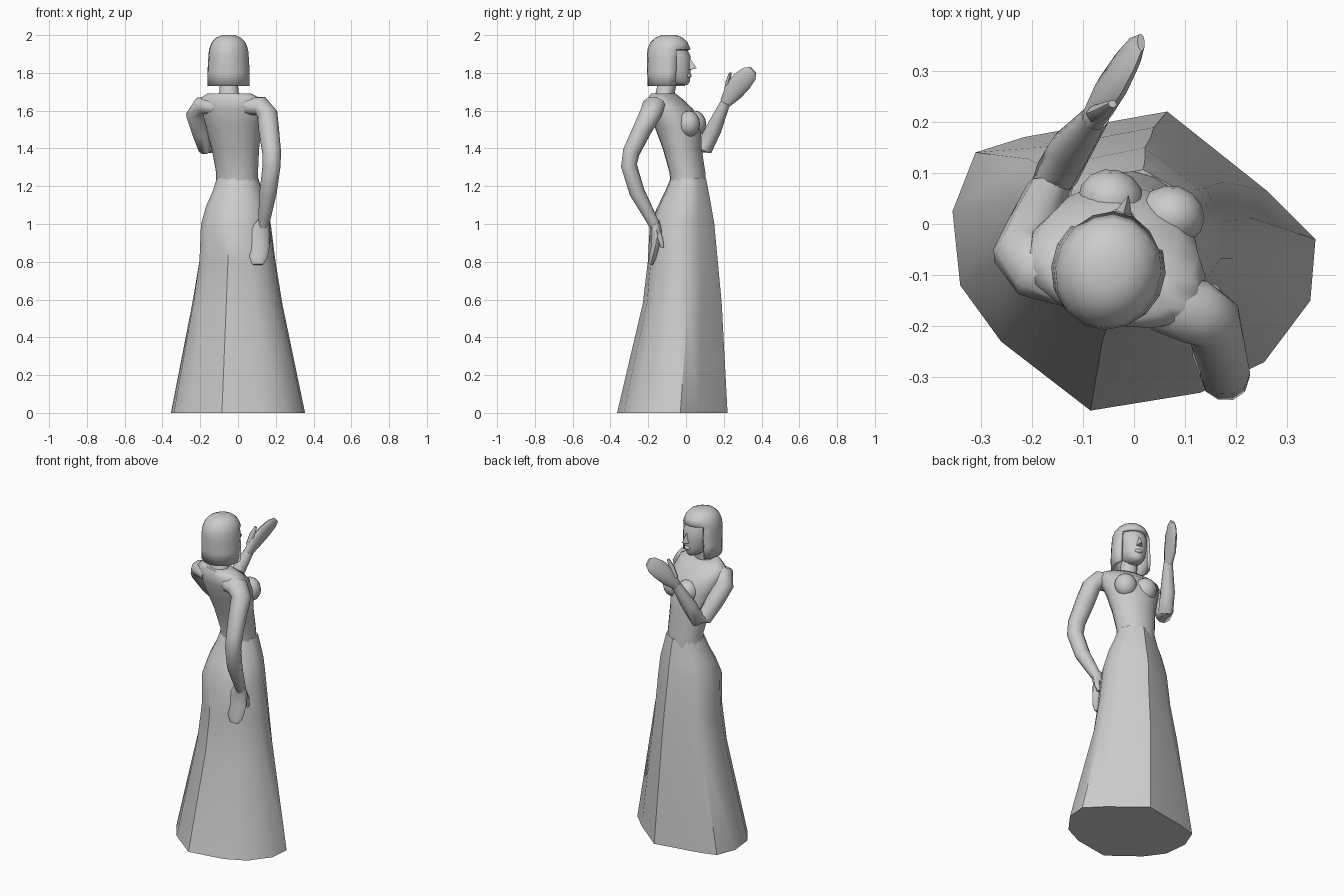
import bpy, bmesh, math
from mathutils import Vector, Matrix

grey = bpy.data.materials.new("soft grey")
grey.diffuse_color = (0.6, 0.6, 0.6, 1)
TURN = Matrix.Rotation(math.radians(-15), 3, 'Z')   # the upper body faces +y, turned a little to +x


def finish(name, bm, angle=40):
    bmesh.ops.recalc_face_normals(bm, faces=bm.faces[:])
    mesh = bpy.data.meshes.new(name)
    bm.to_mesh(mesh)
    bm.free()
    mesh.materials.append(grey)
    mesh.shade_smooth()
    mesh.set_sharp_from_angle(angle=math.radians(angle))
    ob = bpy.data.objects.new(name, mesh)
    bpy.context.collection.objects.link(ob)
    return ob


def loft(name, rings, caps=(True, True), skip=None, angle=40):
    """Skin closed rings of points; skip(ring, side) leaves a face open."""
    bm = bmesh.new()
    vs = [[bm.verts.new(p) for p in r] for r in rings]
    n = len(vs[0])
    for k in range(len(vs) - 1):
        for i in range(n):
            if skip and skip(k, i):
                continue
            j = (i + 1) % n
            bm.faces.new((vs[k][i], vs[k][j], vs[k + 1][j], vs[k + 1][i]))
    if caps[0]:
        bm.faces.new(vs[0])
    if caps[1]:
        bm.faces.new(vs[-1])
    return finish(name, bm, angle)


def oval(cx, cy, z, a, b, n=16):
    """Horizontal oval turned with the upper body."""
    pts = []
    for i in range(n):
        t = 2 * math.pi * (i + 0.5) / n
        pts.append(Vector((cx, cy, z)) + TURN @ Vector((a * math.cos(t), b * math.sin(t), 0)))
    return pts


def limb(name, path, wide, n=10):
    """Tube through (x, y, z, half width, half thickness); wide = width axis."""
    P = [Vector(p[:3]) for p in path]
    rings = []
    for k, p in enumerate(path):
        d = (P[min(k + 1, len(P) - 1)] - P[max(k - 1, 0)]).normalized()
        u = Vector(wide)
        u = (u - d * u.dot(d)).normalized()
        v = d.cross(u)
        rings.append([P[k] + u * p[3] * math.cos(2 * math.pi * i / n)
                      + v * p[4] * math.sin(2 * math.pi * i / n) for i in range(n)])
    return loft(name, rings, angle=60)


def ball(name, centre, size):
    bm = bmesh.new()
    bmesh.ops.create_uvsphere(bm, u_segments=14, v_segments=8, radius=1)
    for v in bm.verts:
        v.co = Vector(centre) + TURN @ Vector([a * b for a, b in zip(v.co, size)])
    return finish(name, bm, 60)


# Skirt: irregular hem that rounds off toward the waist
hem = [(-.355, .025), (-.31, .14), (-.215, .17), (.065, .22), (.26, .065), (.355, -.03),
       (.345, -.15), (.255, -.27), (.13, -.33), (-.085, -.365), (-.26, -.23), (-.34, -.12)]
unit = [Vector((x / .355, (y + .0725) / .2925)) for x, y in hem]
skirt = []
for z, x0, x1, y0, y1, mix in [(0, -.355, .355, -.365, .22, 0), (.58, -.245, .235, -.23, .19, .25),
                               (.8, -.21, .2, -.205, .17, .5), (1.0, -.2, .175, -.195, .152, .75),
                               (1.1, -.17, .155, -.15, .135, .9), (1.17, -.137, .13, -.115, .122, 1),
                               (1.24, -.115, .11, -.085, .108, 1)]:
    ring = []
    for p in unit:
        q = p.lerp(p.normalized(), mix)
        ring.append(Vector(((x0 + x1) / 2 + q.x * (x1 - x0) / 2,
                            (y0 + y1) / 2 + q.y * (y1 - y0) / 2, z)))
    skirt.append(ring)
loft("skirt", skirt)

# Bodice, from the waist up to the shoulders
loft("bodice", [oval(*r) for r in [(-.004, .011, 1.2, .112, .093), (-.005, .008, 1.27, .112, .094),
                                   (-.014, -.02, 1.4, .127, .102), (-.024, -.045, 1.52, .152, .122),
                                   (-.034, -.08, 1.61, .178, .113), (-.04, -.11, 1.66, .175, .085),
                                   (-.046, -.12, 1.69, .12, .06)]], angle=60)
ball("bust_left", (-.045, .047, 1.53), (.065, .06, .07))
ball("bust_right", (.073, .015, 1.53), (.065, .06, .07))

# Neck
loft("neck", [oval(*r, 12) for r in [(-.047, -.12, 1.66, .075, .055), (-.048, -.108, 1.7, .05, .05),
                                     (-.048, -.095, 1.78, .047, .05)]], angle=60)

# Head, with chin, nose and lips
HX, HY = -.05, -.09


def at(side, fwd, z):
    return Vector((HX, HY, z)) + TURN @ Vector((side, fwd, 0))


loft("face", [oval(*at(0, f, z)[:2], z, a, b) for f, z, a, b in
              [(.06, 1.735, .025, .04), (.045, 1.755, .05, .068), (.03, 1.79, .07, .085),
               (.02, 1.84, .08, .098), (.015, 1.89, .085, .1), (0, 1.94, .08, .09)]], angle=60)
bm = bmesh.new()
nose = [bm.verts.new(at(*p)) for p in [(0, .11, 1.885), (-.02, .108, 1.815), (.02, .108, 1.815), (0, .152, 1.825)]]
for f in [(0, 1, 3), (0, 3, 2), (1, 2, 3), (0, 2, 1)]:
    bm.faces.new([nose[i] for i in f])
finish("nose", bm)
ball("lips", at(0, .108, 1.785), (.024, .016, .012))

# Bobbed hair with an opening in front for the face
N = 16
hair_rows = [(0, 1.73, .112, .113), (0, 1.8, .112, .116), (0, 1.88, .107, .118),
             (0, 1.925, .103, .115), (0, 1.96, .09, .1), (0, 1.985, .068, .075), (0, 2.0, .035, .04)]
hair = loft("hair", [oval(*at(0, f, z)[:2], z, a, b, N) for f, z, a, b in hair_rows],
            caps=(False, True), skip=lambda k, i: k < 3 and 1 <= i <= 5, angle=60)
shell = hair.modifiers.new("thickness", 'SOLIDIFY')
shell.thickness = .018
shell.offset = -1

# Right arm, bent behind with the hand resting on the hip
limb("right_arm", [(.05, -.15, 1.625, .06, .05), (.12, -.172, 1.625, .064, .052), (.155, -.19, 1.58, .058, .055),
                   (.163, -.232, 1.5, .05, .055), (.178, -.29, 1.38, .046, .05), (.178, -.302, 1.31, .044, .048),
                   (.16, -.26, 1.17, .042, .046), (.14, -.185, 1.03, .032, .033),
                   (.135, -.165, .99, .03, .026)], (.3, .95, .1))
limb("right_hand", [(.135, -.165, 1.01, .032, .026), (.115, -.155, .96, .055, .03), (.108, -.16, .89, .06, .025),
                    (.105, -.178, .82, .052, .02), (.105, -.187, .785, .028, .012)], (1, 0, 0))
limb("right_thumb", [(.15, -.155, .97, .018, .018), (.158, -.135, .92, .016, .016),
                     (.155, -.125, .875, .009, .009)], (1, 0, 0), 6)

# Left arm, raised in front with an open hand
limb("left_arm", [(-.12, -.105, 1.625, .06, .05), (-.195, -.085, 1.625, .062, .048), (-.222, -.055, 1.58, .056, .048),
                  (-.195, .0, 1.49, .052, .048), (-.168, .06, 1.405, .045, .045), (-.15, .1, 1.405, .042, .045),
                  (-.125, .145, 1.5, .042, .043), (-.09, .19, 1.6, .033, .031),
                  (-.075, .21, 1.645, .029, .026)], (.9, .4, .1))
limb("left_hand", [(-.078, .208, 1.64, .03, .024), (-.055, .25, 1.7, .052, .026), (-.025, .295, 1.755, .056, .022),
                   (.0, .335, 1.795, .045, .016), (.014, .355, 1.815, .024, .008)], (0, -.7, .7))
limb("left_thumb", [(-.075, .215, 1.69, .02, .018), (-.06, .222, 1.75, .017, .015),
                    (-.042, .235, 1.8, .009, .008)], (1, 0, 0), 6)
